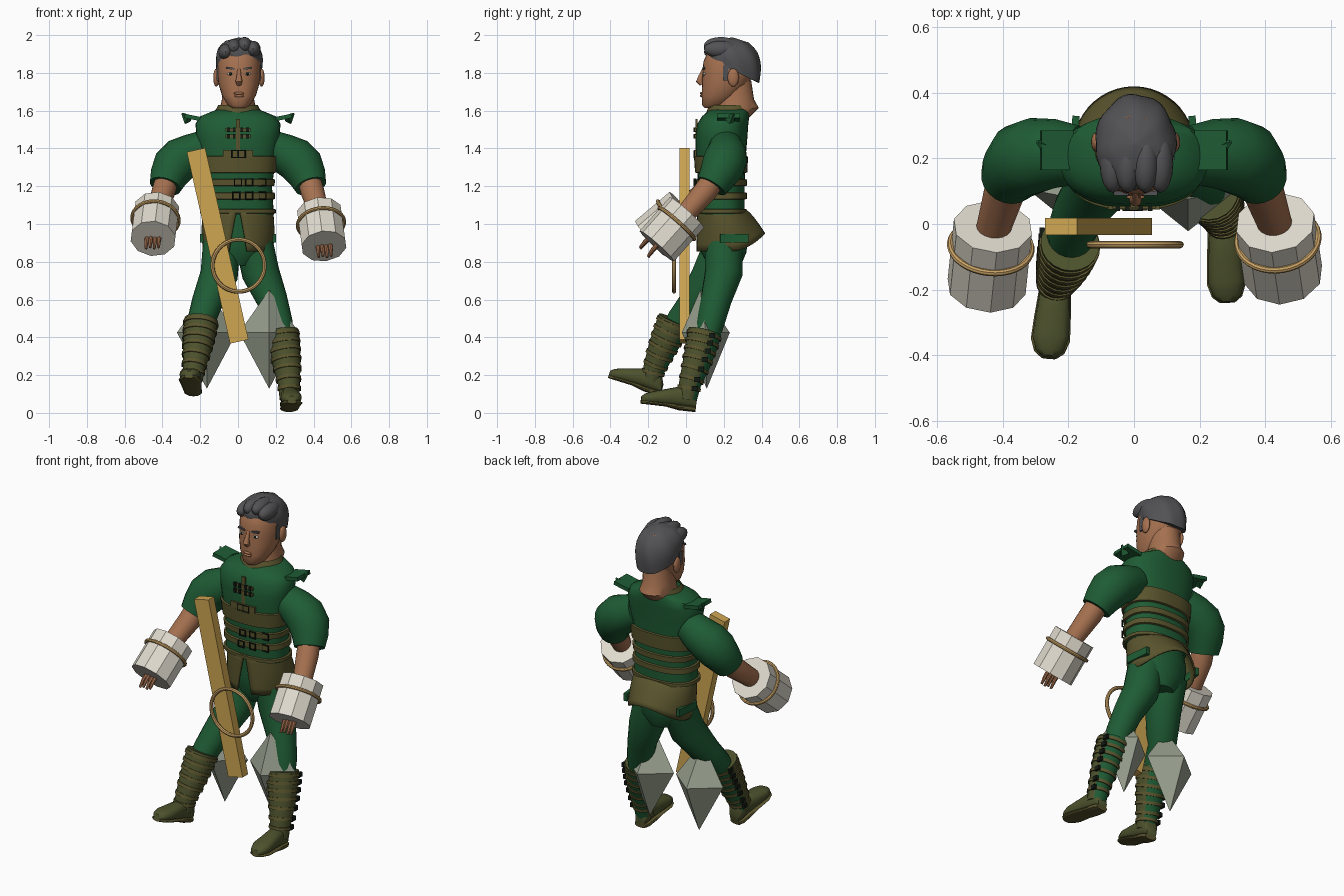
import bpy, bmesh
from math import sin, cos, pi, radians, copysign
from mathutils import Vector, Matrix

cube = bpy.data.objects.get("Cube")
if cube:
    bpy.data.objects.remove(cube, do_unlink=True)


def material(name, r, g, b):
    m = bpy.data.materials.new(name)
    m.use_nodes = True
    m.diffuse_color = (r, g, b, 1)
    m.node_tree.nodes["Principled BSDF"].inputs["Base Color"].default_value = (r, g, b, 1)
    return m


green = material("forest green cloth", .013, .105, .034)
olive = material("olive brown leather", .1, .088, .026)
boot_olive = material("boot olive", .075, .085, .026)
skin = material("tan skin", .38, .165, .08)
grey = material("dark grey hair", .085, .085, .09)
white = material("off white cuff", .74, .7, .61)
stone = material("grey green stone", .31, .35, .27)
gold = material("golden wood", .62, .38, .085)
rope = material("tan rope", .58, .36, .13)
black = material("black metal", .006, .01, .006)


def finish(name, bm, mat, smooth=True, extra=None, rule=None):
    bmesh.ops.recalc_face_normals(bm, faces=bm.faces)
    me = bpy.data.meshes.new(name)
    bm.normal_update()
    me.materials.append(mat)
    if extra:
        me.materials.append(extra)
        for f in bm.faces:
            f.material_index = int(rule(f))
    for f in bm.faces:
        f.smooth = smooth
    bm.to_mesh(me)
    bm.free()
    if smooth:
        me.set_sharp_from_angle(angle=radians(40))
    ob = bpy.data.objects.new(name, me)
    bpy.context.collection.objects.link(ob)
    return ob


# Skin a stack of equal rings
def skin_rings(name, rings, mat, smooth=True, cap=True, closed=True, **kw):
    bm = bmesh.new()
    vs = [[bm.verts.new(p) for p in ring] for ring in rings]
    n = len(vs[0])
    for a, b in zip(vs, vs[1:]):
        for i in range(n if closed else n - 1):
            j = (i + 1) % n
            bm.faces.new((a[i], a[j], b[j], b[i]))
    if cap:
        bm.faces.new(vs[0])
        bm.faces.new(vs[-1])
    return finish(name, bm, mat, smooth, **kw)


def oval(z, cx, y0, y1, rx, n=28, power=2.0):
    def c(v):
        return copysign(abs(v) ** (2 / power), v)
    return [Vector((cx + rx * c(cos(2 * pi * i / n)),
                    (y0 + y1) / 2 + (y1 - y0) / 2 * c(sin(2 * pi * i / n)), z)) for i in range(n)]


def loft(name, sections, mat, n=28, power=2.0, **kw):
    return skin_rings(name, [oval(*s, n=n, power=power) for s in sections], mat, **kw)


def tube(name, pts, radii, mat, n=18, **kw):
    pts = [Vector(p) for p in pts]
    rings = []
    for i, (p, r) in enumerate(zip(pts, radii)):
        t = (pts[min(i + 1, len(pts) - 1)] - pts[max(i - 1, 0)]).normalized()
        u = Vector((0, 1, 0))
        u = (u - t * u.dot(t)).normalized()
        v = t.cross(u)
        rings.append([p + r * (u * cos(2 * pi * k / n) + v * sin(2 * pi * k / n)) for k in range(n)])
    return skin_rings(name, rings, mat, **kw)


def box(name, size, loc, mat, rot=None):
    bm = bmesh.new()
    m = Matrix.Translation(loc) @ (rot or Matrix()) @ Matrix.Diagonal((*size, 1))
    bmesh.ops.create_cube(bm, size=1, matrix=m)
    return finish(name, bm, mat, False)


def ball(name, size, loc, mat):
    bm = bmesh.new()
    m = Matrix.Translation(loc) @ Matrix.Diagonal((*size, 1))
    bmesh.ops.create_uvsphere(bm, u_segments=16, v_segments=10, radius=1, matrix=m)
    return finish(name, bm, mat)


def torus(name, loc, axis, major, minor, mat, n=36, start=0.0):
    q = Vector(axis).to_track_quat('Z', 'Y')
    rings = []
    for i in range(n + 1):
        a = 2 * pi * i / n + start
        rings.append([Vector(loc) + q @ Vector(((major + minor * cos(b)) * cos(a),
                      (major + minor * cos(b)) * sin(a), minor * sin(b)))
                      for b in [2 * pi * k / 8 for k in range(8)]])
    return skin_rings(name, rings, mat, cap=False)


# Vest, belts and collar
TORSO = [(1.05, 0, .07, .31, .19), (1.2, 0, .065, .31, .18), (1.34, 0, .055, .315, .2),
         (1.46, 0, .05, .325, .22), (1.53, 0, .06, .33, .225), (1.57, 0, .085, .335, .2),
         (1.605, 0, .125, .335, .115)]


def torso_at(z, off=0.0):
    for a, b in zip(TORSO, TORSO[1:]):
        if a[0] <= z <= b[0]:
            t = (z - a[0]) / (b[0] - a[0])
            s = [p + (q - p) * t for p, q in zip(a, b)]
            return (z, 0, s[2] - off, s[3] + off, s[4] + off)


loft("vest", TORSO, green, n=36, power=2.4)
for i, (z0, z1) in enumerate([(1.055, 1.08), (1.13, 1.168), (1.2, 1.238), (1.27, 1.36)]):
    loft(f"belt_{i}", [torso_at(z0, .001), torso_at(z0 + .003, .012), torso_at(z1 - .003, .012),
                       torso_at(z1, .001)], olive, n=36, power=2.4, cap=False)
loft("collar", [(1.58, 0, .105, .345, .135), (1.61, 0, .115, .345, .115), (1.63, 0, .128, .34, .105)],
     olive, cap=False)
box("chest_placket", (.022, .012, .17), (0, .055, 1.47), olive)
box("chest_panel", (.16, .012, .035), (0, .05, 1.375), olive)
for z in (1.465, 1.5):
    box("clasp_tab", (.13, .01, .018), (0, .05, z), olive)
    for x in (-.05, -.02, .02, .05):
        box("clasp", (.014, .014, .024), (x, .046, z), black)
for x, z in [(-.015, 1.37), (.02, 1.37), (0, 1.22), (.06, 1.22), (.13, 1.22),
             (-.01, 1.15), (.06, 1.15), (.13, 1.15)]:
    y = .05 + 1.8 * x * x
    torus("buckle", (x, y - .005, z), (0, -1, 0), .026, .005, black, n=4, start=pi / 4)

# Pelvis and split skirt
loft("trouser_seat", [(1.07, 0, .08, .3, .175), (.95, 0, .075, .33, .175), (.85, 0, .08, .32, .16),
                      (.78, 0, .12, .29, .08)], green)
rings = []
for k in range(7):
    v = k / 6
    gap = radians(2 + 13 * v)
    ring = []
    for i in range(41):
        a = -pi / 2 + gap + (2 * pi - 2 * gap) * i / 40
        y0, y1 = .06 - .01 * v, .315 + .105 * v ** .8
        hem = .855 + .095 * max(0, sin(a)) ** 2
        ring.append(Vector(((.185 + .008 * sin(pi * v)) * cos(a),
                            (y0 + y1) / 2 + (y1 - y0) / 2 * sin(a), 1.08 + (hem - 1.08) * v)))
    rings.append(ring)
skirt = skin_rings("split_skirt", rings, olive, cap=False, closed=False)
skirt.modifiers.new("thickness", 'SOLIDIFY').thickness = .01

# Head, face, neck
loft("neck", [(1.56, 0, .15, .33, .1), (1.615, 0, .145, .385, .095), (1.66, 0, .155, .36, .085),
              (1.76, 0, .19, .345, .085)], skin)
loft("head", [(1.613, .005, .1, .18, .035), (1.63, .005, .085, .22, .06), (1.68, .005, .083, .28, .09),
              (1.74, .005, .085, .33, .108), (1.8, .005, .088, .36, .114), (1.86, .005, .092, .37, .114),
              (1.92, .005, .12, .36, .1), (1.96, .005, .17, .33, .06)], skin, power=2.2)
tube("nose", [(.005, .094, 1.82), (.005, .078, 1.78), (.005, .072, 1.757), (.005, .085, 1.74)],
     [.008, .013, .019, .014], skin, n=10)
for z in (1.678, 1.692):
    ball("lip", (.028, .008, .007), (.005, .082, z), skin)
for s in (-1, 1):
    x = .005 + s * .045
    ball("eye", (.018, .008, .008), (x, .098, 1.795), white)
    ball("iris", (.008, .005, .008), (x, .092, 1.795), black)
    box("eyebrow", (.045, .014, .01), (x, .094, 1.824), grey, Matrix.Rotation(-s * .15, 4, 'Y'))
    ball("ear", (.016, .03, .048), (.005 + s * .12, .25, 1.775), skin)
    box("sideburn", (.012, .03, .08), (.005 + s * .112, .21, 1.8), grey)

# Swept hair with soft waves
rings = []
for k in range(10):
    v = k / 9
    ring = []
    for i in range(40):
        a = 2 * pi * i / 40
        hem = 1.815 + .055 * max(0, -sin(a)) - .07 * max(0, sin(a))
        r = (1 - v ** 3.2) ** .5 * (.96 + .06 * sin(pi * v)) * (1 + .025 * sin(7 * a + 4 * v)) + .01
        ring.append(Vector((.005 + .123 * r * cos(a),
                            .245 + (.15 if sin(a) > 0 else .138) * r * sin(a),
                            hem + (1.988 - hem) * v)))
    rings.append(ring)
skin_rings("hair", rings, grey)
for x, z in [(-.065, 1.91), (-.02, 1.935), (.035, 1.945), (.08, 1.925)]:
    ball("hair_wave", (.04, .09, .045), (x, .185, z), grey)


# Feet are lofted from heel to toe
def foot(side, heel, toe):
    heel, toe = Vector(heel), Vector(toe)
    d = toe - heel
    up = (Vector((0, 0, 1)) - d * d.z / d.length_squared).normalized()
    w = d.normalized().cross(up)
    shape = [(0, .032, .05), (.08, .044, .095), (.3, .046, .11), (.55, .052, .088),
             (.8, .056, .066), (.94, .042, .05), (1, .02, .034)]

    def ring(t, hw, lo, hi):
        mid, h = (lo + hi) / 2, (hi - lo) / 2
        return [heel + d * t + w * hw * cos(a) + up * (mid + h * copysign(abs(sin(a)) ** .7, sin(a)))
                for a in [2 * pi * k / 16 for k in range(16)]]
    skin_rings(f"{side}_foot", [ring(t, hw, 0, h) for t, hw, h in shape], boot_olive)
    skin_rings(f"{side}_sole", [ring(t, hw + .004, -.018 if t < .35 else -.006, .014)
                                for t, hw, h in shape], olive)


# Legs, boots, straps
def leg(side, s, thigh, shin, heel, toe):
    tube(f"{side}_trouser", thigh, [.1, .1, .082, .074, .06], green, n=20)
    radii = [.09, .084, .074, .058, .052]
    tube(f"{side}_boot_shaft", shin, radii, boot_olive, n=20, extra=green,
         rule=lambda f: f.normal.y > .5 and abs(f.normal.z) < .8)
    foot(side, heel, toe)
    pts = [Vector(p) for p in shin]
    for i in range(4):
        for t in (.25, .75)[:1 if i == 3 else 2]:
            p, d = pts[i].lerp(pts[i + 1], t), (pts[i + 1] - pts[i]).normalized() * .009
            r = radii[i] + (radii[i + 1] - radii[i]) * t + .006
            tube(f"{side}_boot_strap", [p - d, p + d], [r, r], olive, n=20)
            box(f"{side}_boot_buckle", (.016, .032, .026), p + Vector((s * r * .88, r * .45, 0)), black)


leg("left", 1, [(.085, .2, .9), (.12, .2, .74), (.18, .16, .6), (.215, .13, .48), (.235, .1, .36)],
    [(.23, .1, .43), (.243, .08, .35), (.258, .055, .26), (.27, .02, .15), (.273, .005, .07)],
    (.27, .05, .022), (.285, -.24, .055))
leg("right", -1, [(-.085, .2, .9), (-.1, .13, .73), (-.165, .04, .58), (-.193, -.03, .49), (-.205, -.09, .4)],
    [(-.195, -.06, .49), (-.205, -.095, .41), (-.218, -.13, .33), (-.235, -.17, .23), (-.24, -.185, .17)],
    (-.235, -.135, .105), (-.26, -.41, .19))


# Arms with heavy cuffs
def arm(side, s, centre, axis):
    c, d = Vector(centre), Vector(axis).normalized()
    tube(f"{side}_sleeve", [(s * .17, .21, 1.41), (s * .24, .215, 1.375), (s * .3, .21, 1.345),
                            (s * .34, .195, 1.305), (s * .368, .165, 1.25), (s * .385, .135, 1.2)],
         [.09, .105, .115, .115, .1, .085], green, n=20)
    tube(f"{side}_forearm", [(s * .375, .15, 1.24), (s * .395, .1, 1.17), c - d * .1, c + d * .1],
         [.062, .063, .052, .04], skin)
    tube(f"{side}_cuff", [c - d * .12, c + d * .12], [.122, .122], white, n=10, smooth=False)
    torus(f"{side}_cuff_ring", c - d * .04, d, .124, .01, rope)
    for k in range(4):
        b = c + d * .1 + Vector((.022 * (k - 1.5), 0, .006 * (k % 2)))
        tube(f"{side}_finger_{k}", [b, b + d * .05, b + d * .075 + Vector((0, -.01, -.018))],
             [.012, .011, .007], skin, n=8)
    # Shoulder flap and skirt pocket
    box(f"{side}_shoulder_flap", (.1, .12, .022), (s * .235, .225, 1.563), green,
        Matrix.Rotation(-s * .2, 4, 'Y'))
    tube(f"{side}_flap_tip", [(s * .26, .23, 1.55), (s * .295, .25, 1.585)], [.03, .006], green, n=4,
         smooth=False)
    box(f"{side}_pocket", (.022, .15, .045), (s * .184, .255, .925), green, Matrix.Rotation(s * .1, 4, 'Z'))
    # Double pyramid behind each leg
    x = s * .165
    loft(f"{side}_spike", [(.13, x, .109, .111, .001), (.425, x, -.022, .232, .158),
                           (.65, x, .075, .077, .001)], stone, n=4, smooth=False)


arm("left", 1, (.443, -.075, .972), (.1, -.66, -.74))
arm("right", -1, (-.44, -.1, 1.0), (-.08, -.76, -.64))

# Leaning beam and hanging hoop
box("beam", (.1, .052, 1.04), (-.108, -.008, .885), gold, Matrix.Rotation(-.222, 4, 'Y'))
torus("hoop", (.003, -.063, .78), (0, 1, 0), .138, .011, rope, n=48)
